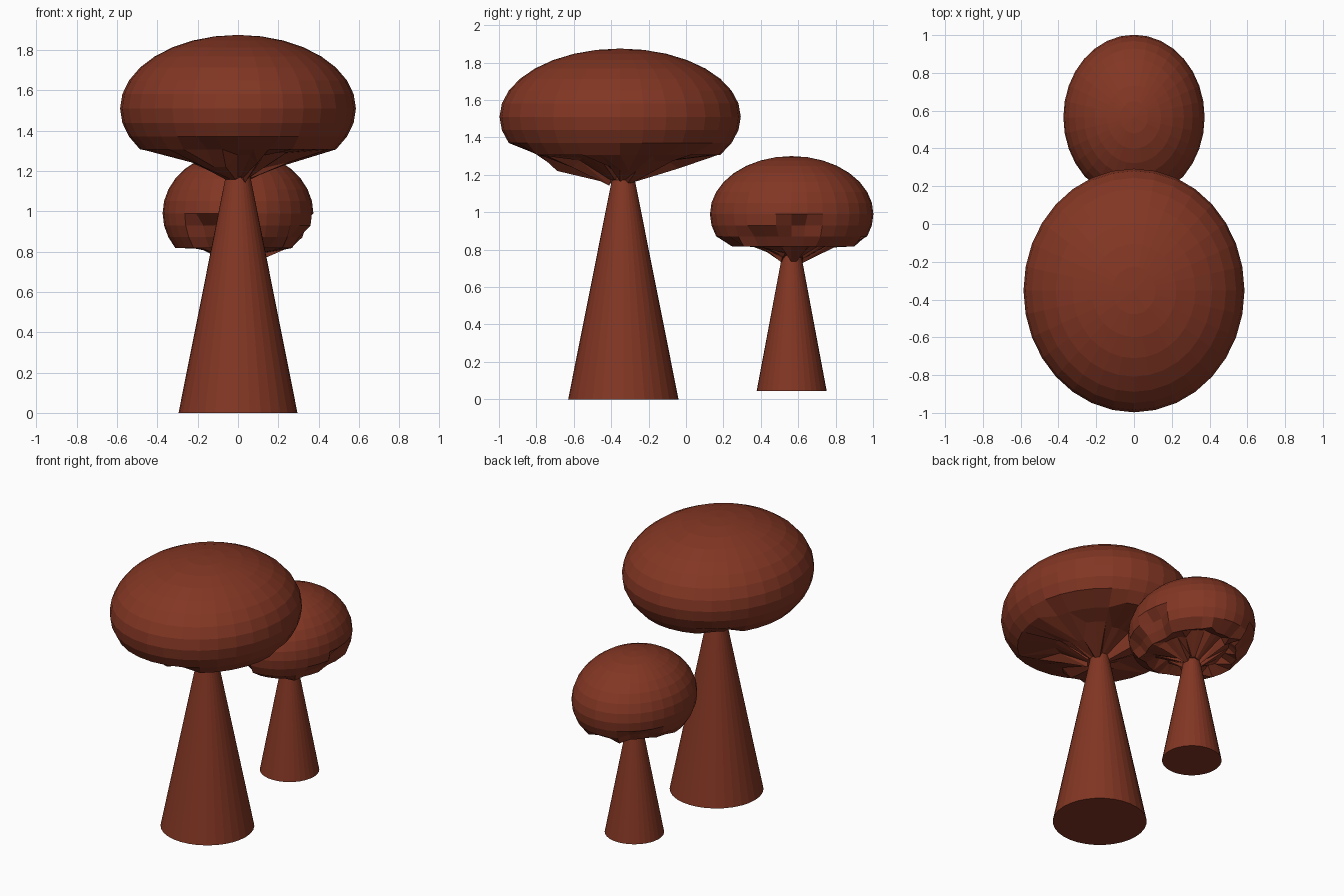
import bpy, bmesh, math, random

if "Cube" in bpy.data.objects:
    bpy.data.objects.remove(bpy.data.objects["Cube"])

SEG = 32
brown = bpy.data.materials.new("red_brown")
brown.diffuse_color = (0.225, 0.037, 0.017, 1)
brown.use_nodes = True
brown.node_tree.nodes["Principled BSDF"].inputs["Base Color"].default_value = brown.diffuse_color


def make_object(name, bm):
    bmesh.ops.recalc_face_normals(bm, faces=bm.faces)
    mesh = bpy.data.meshes.new(name)
    bm.to_mesh(mesh)
    bm.free()
    mesh.materials.append(brown)
    obj = bpy.data.objects.new(name, mesh)
    bpy.context.collection.objects.link(obj)
    return obj


def stem(name, y, z0, z1, r0, r1):
    bm = bmesh.new()
    bmesh.ops.create_cone(bm, cap_ends=True, segments=SEG,
                          radius1=r0, radius2=r1, depth=z1 - z0)
    obj = make_object(name, bm)
    obj.location = (0, y, (z0 + z1) / 2)


def cap(name, centre, radii, mid, hub, notches, seed):
    """Domed cap closed below by a jagged gill fan.
    mid and hub are (radius fraction, z);
    notches are (angle, half width, inset, first ring cut)."""
    rng = random.Random(seed)
    bm = bmesh.new()
    cy, cz = centre
    rx, ry, rz = radii

    def inset_at(deg, k):
        for ang, half, amount, start in notches:
            if abs((deg - ang + 180) % 360 - 180) < half and k <= start:
                return amount
        return 0

    def point(i, frac, z):
        a = 2 * math.pi * i / SEG
        return bm.verts.new((rx * frac * math.cos(a), cy + ry * frac * math.sin(a), z))

    # Ellipsoid rings, bitten into near the rim where a notch lies
    rings = []
    for k in range(7, -4, -1):
        e = math.radians(k * 11.25)
        rings.append([point(i, math.cos(e) - inset_at(360 * i / SEG, k),
                            cz + rz * math.sin(e)) for i in range(SEG)])

    # Gill rings: small runs of segments share one random offset
    mid_ring, hub_ring = [], []
    while len(mid_ring) < SEG:
        df, dz, dh = rng.uniform(-.12, .12), rng.uniform(-.02, .05), rng.uniform(-.02, .04)
        for _ in range(rng.choice((1, 2, 3))):
            i = len(mid_ring)
            if i < SEG:
                mid_ring.append(point(i, mid[0] + df, mid[1] + dz))
                hub_ring.append(point(i, hub[0], hub[1] + dh))
    rings += [mid_ring, hub_ring]

    for n, (a, b) in enumerate(zip(rings, rings[1:])):
        for i in range(SEG):
            j = (i + 1) % SEG
            if n < len(rings) - 3:
                bm.faces.new((a[i], a[j], b[j], b[i]))
            else:
                bm.faces.new((a[i], a[j], b[j]))
                bm.faces.new((a[i], b[j], b[i]))
    top = bm.verts.new((0, cy, cz + rz))
    for i in range(SEG):
        bm.faces.new((top, rings[0][i], rings[0][(i + 1) % SEG]))
    bm.faces.new(hub_ring)
    make_object(name, bm)


# Large mushroom
stem("large_stem", -0.335, 0.0, 1.28, 0.295, 0.04)
cap("large_cap", (-0.352, 1.51), (0.585, 0.645, 0.365), (0.45, 1.24), (0.11, 1.16),
    [(270, 28, 0.15, -3), (30, 28, 0.12, -3), (130, 15, 0.1, -3)], 4)

# Small mushroom
stem("small_stem", 0.565, 0.045, 0.85, 0.187, 0.036)
cap("small_cap", (0.565, 0.99), (0.374, 0.437, 0.31), (0.58, 0.82), (0.14, 0.745),
    [(2, 13, 0.14, -1), (335, 16, 0.1, -2), (38, 22, 0.07, -3), (90, 20, 0.12, -3),
     (247, 18, 0.15, -1), (285, 20, 0.1, -3), (135, 12, 0.14, -2), (165, 12, 0.08, -3)], 9)
